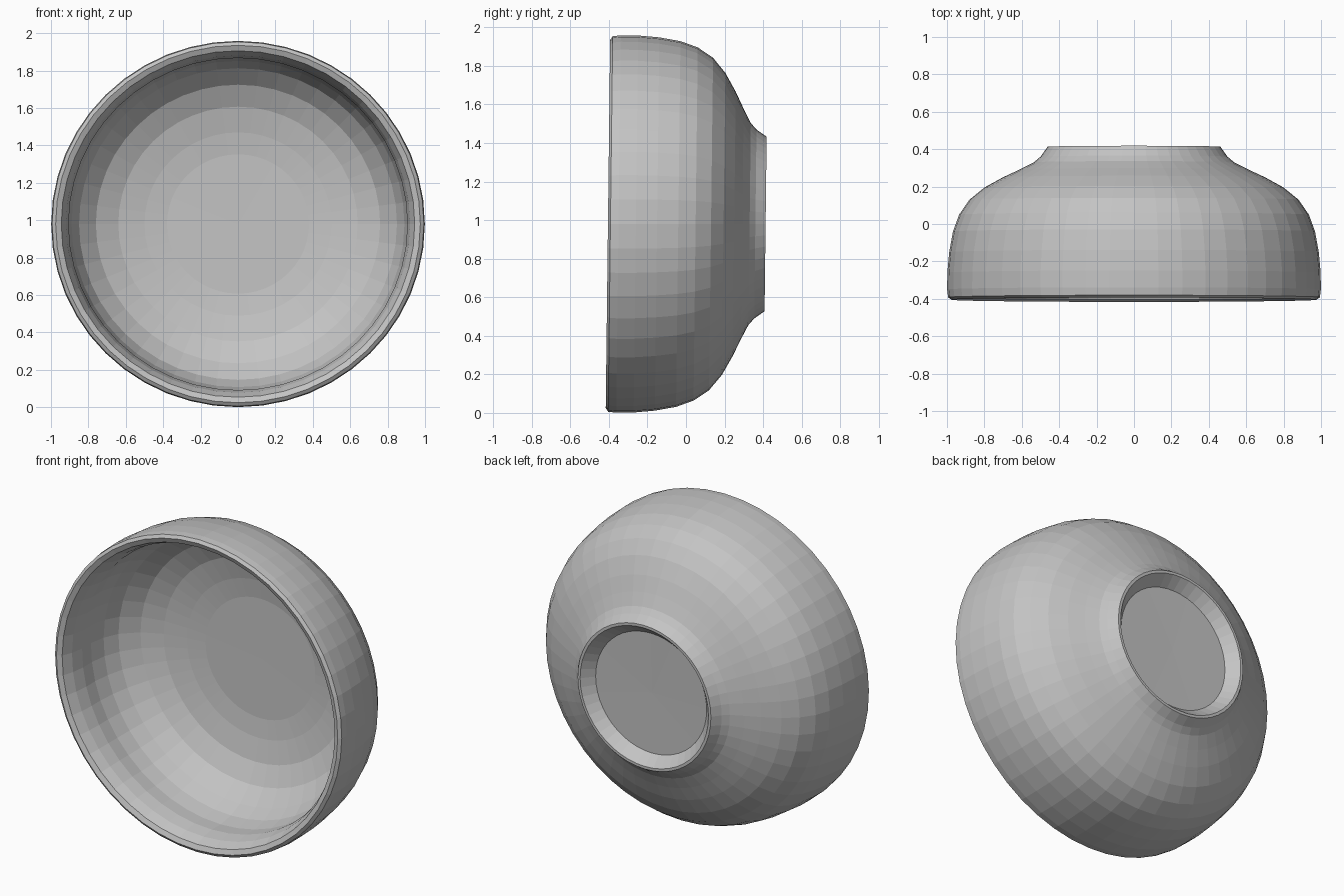
import bpy, bmesh, math

if "Cube" in bpy.data.objects:
    bpy.data.objects.remove(bpy.data.objects["Cube"])

SEG = 48
CENTRE_Z = 0.98

# closed wall profile: (radius, y) from inner floor, over the rim, to the foot recess
PROFILE = [
    (0.0, 0.225), (0.38, 0.222), (0.50, 0.208), (0.64, 0.178), (0.76, 0.12),
    (0.85, 0.03), (0.89, -0.06), (0.908, -0.16), (0.906, -0.25),
    (0.92, -0.33), (0.945, -0.392), (0.975, -0.405), (0.994, -0.392), (0.999, -0.35),
    (0.998, -0.26), (0.988, -0.15), (0.968, -0.04), (0.935, 0.05),
    (0.88, 0.13), (0.80, 0.195), (0.70, 0.25), (0.61, 0.292), (0.535, 0.33),
    (0.50, 0.36), (0.462, 0.413), (0.445, 0.413), (0.385, 0.345), (0.0, 0.34),
]

clay = bpy.data.materials.new("pale_grey")
clay.diffuse_color = (0.55, 0.55, 0.55, 1)
clay.use_nodes = True
clay.node_tree.nodes["Principled BSDF"].inputs["Base Color"].default_value = clay.diffuse_color


def place(bm, r, y, a):
    # slightly flattened in z, with a faint tilt of the rim
    z = 0.98 * r * math.sin(a)
    return bm.verts.new((r * math.cos(a), y + 0.012 * z, CENTRE_Z + z))


# bowl lying on its side: opening to -y, foot to +y
bm = bmesh.new()
rings = []
for r, y in PROFILE:
    if r == 0:
        rings.append([place(bm, 0, y, 0)] * SEG)
    else:
        rings.append([place(bm, r, y, 2 * math.pi * k / SEG) for k in range(SEG)])
for a, b in zip(rings, rings[1:]):
    for k in range(SEG):
        n = (k + 1) % SEG
        quad = list(dict.fromkeys((a[k], a[n], b[n], b[k])))
        bm.faces.new(quad)
bmesh.ops.recalc_face_normals(bm, faces=bm.faces)

mesh = bpy.data.meshes.new("bowl")
bm.to_mesh(mesh)
bm.free()
mesh.materials.append(clay)
bowl = bpy.data.objects.new("bowl", mesh)
bpy.context.collection.objects.link(bowl)
